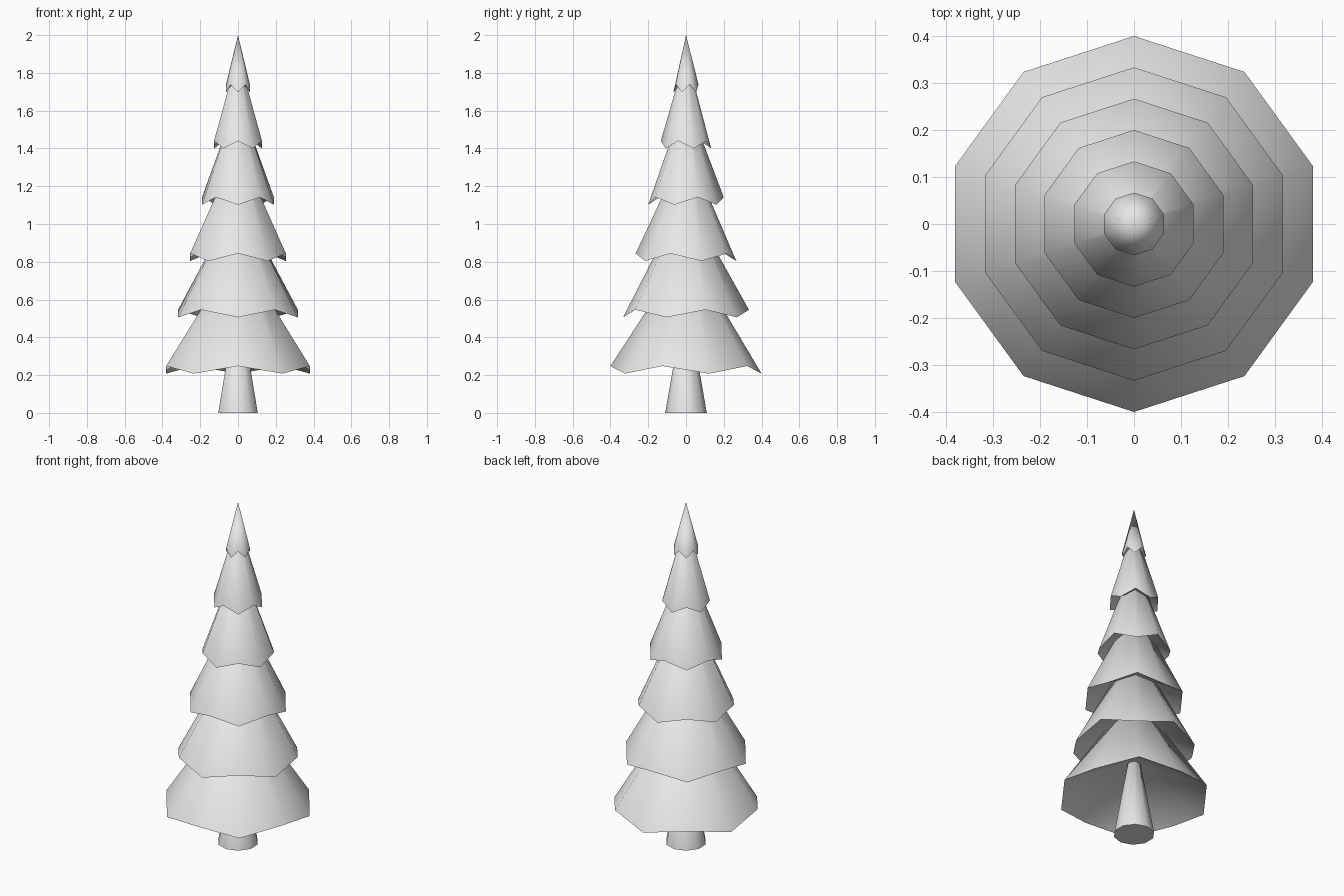
import bpy, bmesh, math

cube = bpy.data.objects.get("Cube")
if cube:
    bpy.data.objects.remove(cube, do_unlink=True)

SIDES = 10
TIERS = 6
STEP = 0.298      # height from one rim to the next
RIM_Z = 0.228     # mean height of the lowest rim
WAVE = 0.02       # rise and fall of the rim corners
REACH = 1.5       # how far a tier runs up inside the next, in steps
HOLLOW = 0.55     # depth of the concave underside, relative to the rim radius

grey = bpy.data.materials.new("light_grey")
grey.use_nodes = True
colour = (0.8, 0.8, 0.8, 1)
grey.diffuse_color = colour
grey.node_tree.nodes["Principled BSDF"].inputs["Base Color"].default_value = colour


def ring(bm, radius, z, wave=0):
    """Ring of corners, starting at the front, alternately raised and lowered."""
    verts = []
    for i in range(SIDES):
        a = 2 * math.pi * i / SIDES - math.pi / 2
        verts.append(bm.verts.new((radius * math.cos(a), radius * math.sin(a),
                                   z + wave * (-1) ** i)))
    return verts


def bridge(bm, low, high):
    for i in range(SIDES):
        j = (i + 1) % SIDES
        bm.faces.new((low[i], low[j], high[j], high[i]))


def fan(bm, corners, z):
    """Triangles from a ring to a point on the axis."""
    centre = bm.verts.new((0, 0, z))
    for i in range(SIDES):
        bm.faces.new((corners[i], corners[(i + 1) % SIDES], centre))


def finish(bm, name):
    mesh = bpy.data.meshes.new(name)
    bm.to_mesh(mesh)
    bm.free()
    obj = bpy.data.objects.new(name, mesh)
    bpy.context.collection.objects.link(obj)
    mesh.materials.append(grey)
    bpy.ops.object.select_all(action='DESELECT')
    obj.select_set(True)
    bpy.context.view_layer.objects.active = obj
    bpy.ops.object.shade_smooth_by_angle(angle=math.radians(85))


# Tapered trunk, ending inside the lowest tier
bm = bmesh.new()
base = ring(bm, 0.11, 0)
top = ring(bm, 0.03, 0.46)
bridge(bm, base, top)
bm.faces.new(base[::-1])
bm.faces.new(top)
finish(bm, "trunk")

# Foliage tiers with zigzag rims and concave undersides
for k in range(TIERS):
    bm = bmesh.new()
    z = RIM_Z + k * STEP
    radius = 0.4 * (1 - k / TIERS)
    rim = ring(bm, radius, z, WAVE * (-1) ** k)
    fan(bm, rim[::-1], z + radius * HOLLOW)
    if k < TIERS - 1:
        neck = 0.215 - 0.041 * k          # radius at the next rim's height
        crown = ring(bm, radius + (neck - radius) * REACH, z + STEP * REACH)
        bridge(bm, rim, crown)
        bm.faces.new(crown)
        finish(bm, f"foliage_tier_{k + 1}")
    else:
        fan(bm, rim, 2)
        finish(bm, "foliage_tip")
